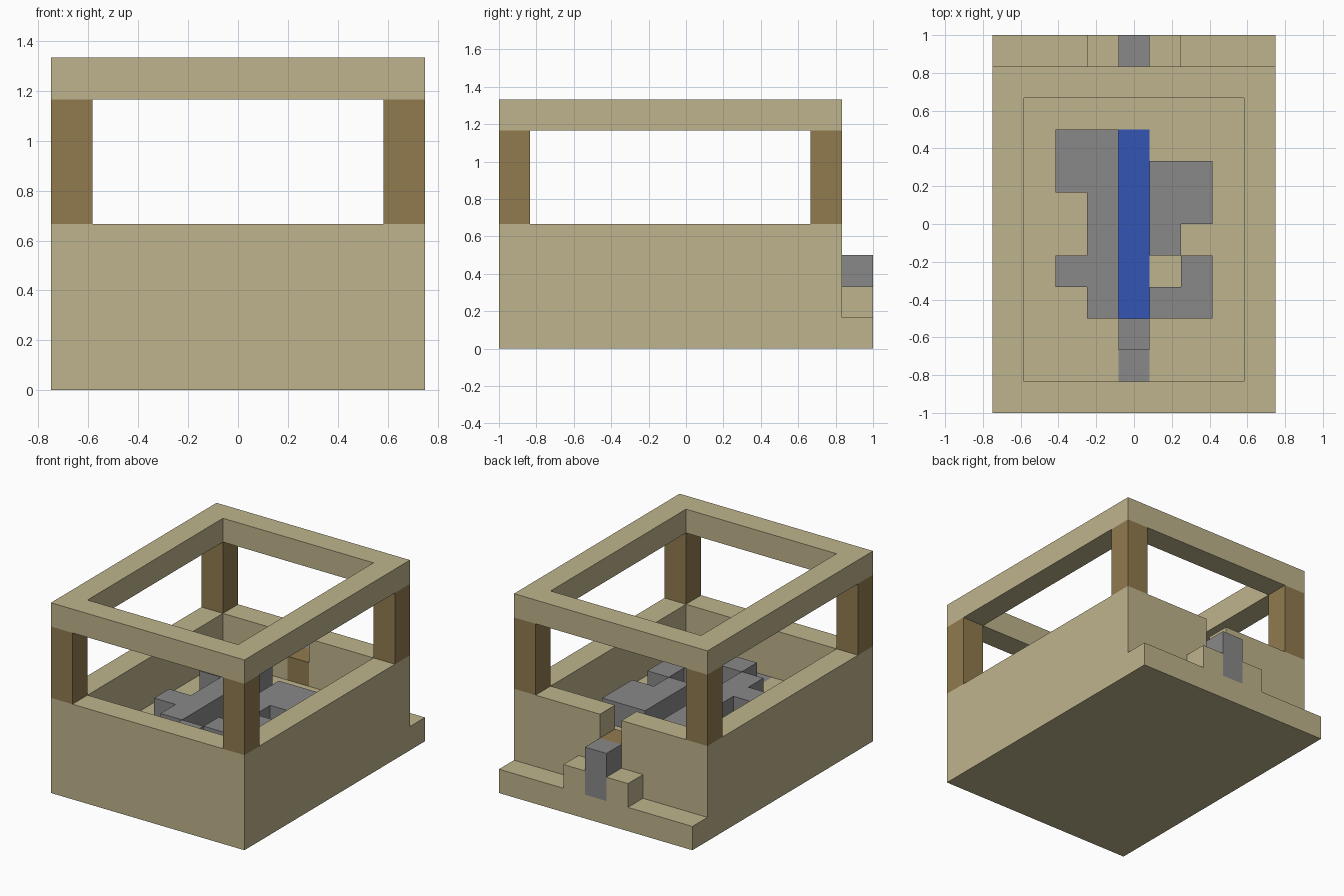
import bpy
import bmesh
import math
from mathutils import Vector

old = bpy.data.objects.get("Cube")
if old:
    bpy.data.objects.remove(old, do_unlink=True)

U = 1 / 6                       # edge length of one building block
ORIGIN = Vector((-4.5, -6, 0))  # block coordinates of the front corner


def make_material(name, rgb):
    mat = bpy.data.materials.new(name)
    mat.use_nodes = True
    color = (*rgb, 1)
    mat.diffuse_color = color
    mat.node_tree.nodes["Principled BSDF"].inputs["Base Color"].default_value = color
    return mat


sand = make_material("sandstone", (0.515, 0.456, 0.262))
wood = make_material("brown_wood", (0.283, 0.195, 0.076))
stone = make_material("grey_stone", (0.25, 0.25, 0.25))
blue = make_material("blue_water", (0.033, 0.093, 0.462))


def box(x0, x1, y0, y1, z0, z1):
    """Set of block cells filling a cuboid."""
    return {(x, y, z) for x in range(x0, x1) for y in range(y0, y1) for z in range(z0, z1)}


def build(name, cells, mat):
    """Skin the outside of a set of cells and merge its flat faces."""
    bm = bmesh.new()
    corners = {}

    def corner(p):
        key = tuple(round(c) for c in p)
        if key not in corners:
            corners[key] = bm.verts.new((Vector(key) + ORIGIN) * U)
        return corners[key]

    for cell in sorted(cells):
        for axis in range(3):
            for side in (0, 1):
                step = [0, 0, 0]
                step[axis] = 2 * side - 1
                if tuple(c + s for c, s in zip(cell, step)) in cells:
                    continue
                a, b = [0, 0, 0], [0, 0, 0]
                a[(axis + 1) % 3] = b[(axis + 2) % 3] = 1
                a, b = Vector(a), Vector(b)
                p = Vector(cell)
                p[axis] += side
                loop = [p, p + a, p + a + b, p + b]
                bm.faces.new([corner(q) for q in (loop if side else loop[::-1])])
    bmesh.ops.dissolve_limit(bm, angle_limit=math.radians(1),
                             verts=bm.verts, edges=bm.edges)
    mesh = bpy.data.meshes.new(name)
    bm.to_mesh(mesh)
    bm.free()
    mesh.materials.append(mat)
    obj = bpy.data.objects.new(name, mesh)
    bpy.context.collection.objects.link(obj)
    return obj


# Inlays and fittings
water = box(4, 5, 3, 9, 1, 2)
floor_inlay = box(4, 5, 1, 2, 1, 2)
gate = box(4, 5, 10, 11, 2, 3)
pillar = box(4, 5, 11, 12, 1, 3)

# Walled basin with a raised floor, a gate notch and a stepped rear ledge
basin = box(0, 9, 0, 11, 0, 4) - box(1, 8, 1, 10, 2, 4) - box(4, 5, 10, 11, 3, 4)
basin |= box(0, 9, 11, 12, 0, 1) | box(3, 6, 11, 12, 1, 2)
basin -= water | floor_inlay | gate | pillar

# Stepped stone banks on both sides of the channel
left_bank = box(5, 7, 6, 8, 2, 3) | box(5, 6, 5, 6, 2, 3)
left_bank |= box(6, 7, 3, 5, 2, 3) | box(5, 6, 3, 4, 2, 3)
right_bank = box(2, 4, 7, 9, 2, 3) | box(3, 4, 3, 7, 2, 3) | box(2, 3, 4, 5, 2, 3)
channel_head = box(4, 5, 2, 3, 2, 3)

build("basin", basin, sand)
build("channel_water", water, blue)
build("floor_inlay", floor_inlay, stone)
build("stone_banks", left_bank | right_bank | channel_head, stone)
build("gate_block", gate, wood)
build("rear_pillar", pillar, stone)

# Corner posts and the open roof frame
for side, x in (("right", 0), ("left", 8)):
    for end, y in (("front", 0), ("back", 10)):
        build(f"{end}_{side}_post", box(x, x + 1, y, y + 1, 4, 7), wood)
build("roof_frame", box(0, 9, 0, 11, 7, 8) - box(1, 8, 1, 10, 7, 8), sand)
